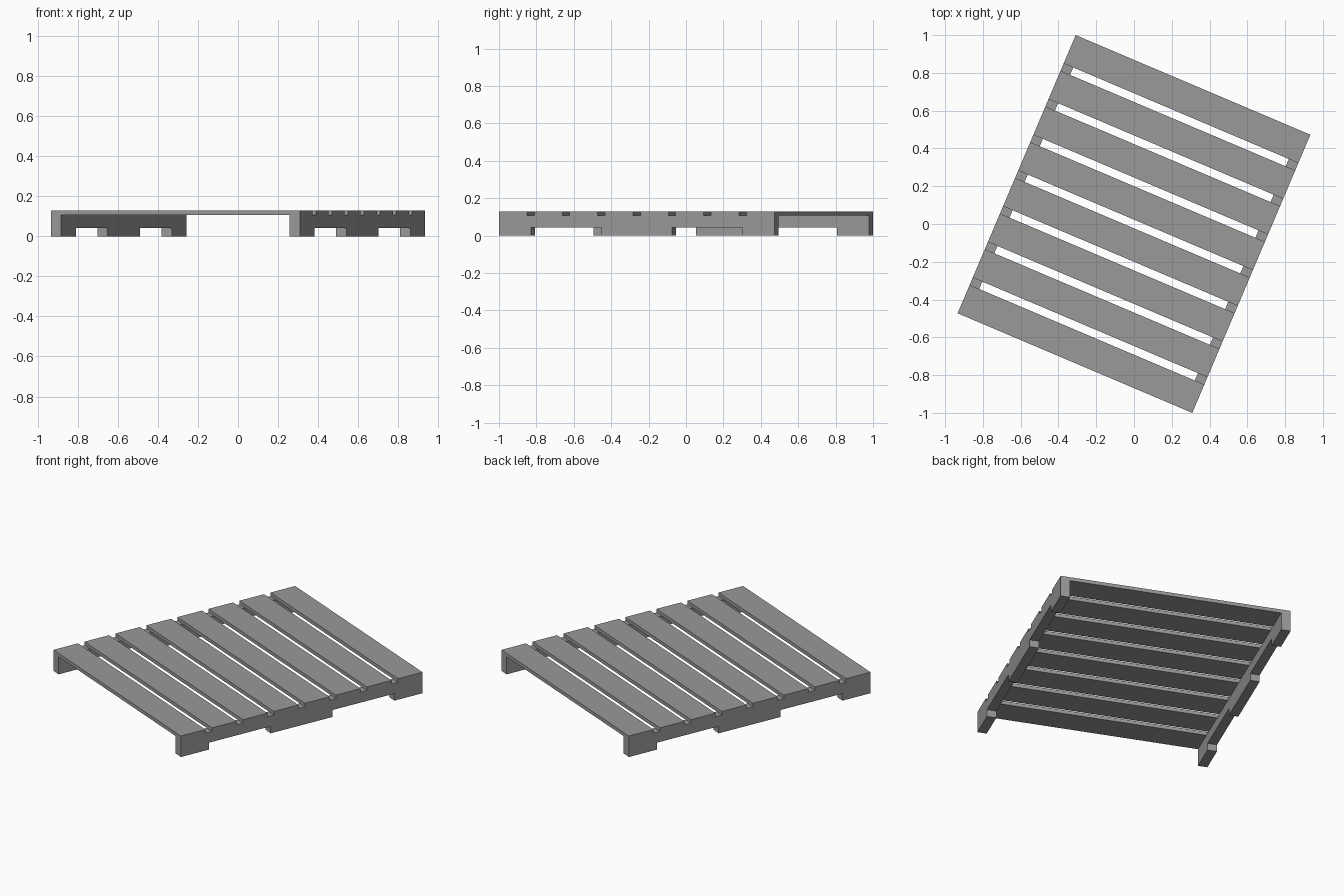
import bpy
import bmesh
from math import radians
from mathutils import Matrix

cube = bpy.data.objects.get("Cube")
if cube:
    bpy.data.objects.remove(cube, do_unlink=True)

# Overall sizes of the pallet
WIDTH, LENGTH, HEIGHT = 1.35, 1.6, 0.13
BOARD_THICK, BOARD_WIDTH, BOARDS = 0.022, 0.163, 8
RAIL_THICK, RAIL_HEIGHT = 0.055, HEIGHT - BOARD_THICK
NOTCH_IN, NOTCH_OUT, NOTCH_HEIGHT = 0.205, 0.614, 0.043
TURN = Matrix.Rotation(radians(-23), 4, "Z")

grey = bpy.data.materials.new("wood_grey")
grey.use_nodes = True
colour = (0.32, 0.32, 0.32, 1)
grey.diffuse_color = colour
grey.node_tree.nodes["Principled BSDF"].inputs["Base Color"].default_value = colour


def finish(name, bm):
    """Turn a bmesh into an object, rotated with the whole pallet."""
    bmesh.ops.recalc_face_normals(bm, faces=bm.faces)
    bm.transform(TURN)
    mesh = bpy.data.meshes.new(name)
    bm.to_mesh(mesh)
    bm.free()
    mesh.materials.append(grey)
    obj = bpy.data.objects.new(name, mesh)
    bpy.context.collection.objects.link(obj)


def deck_board(name, y):
    bm = bmesh.new()
    bmesh.ops.create_cube(bm, size=1)
    bm.transform(Matrix.Translation((0, y, HEIGHT - BOARD_THICK / 2))
                 @ Matrix.Diagonal((WIDTH, BOARD_WIDTH, BOARD_THICK, 1)))
    finish(name, bm)


def side_rail(name, x):
    """Notched side profile, extruded across the rail's thickness."""
    half = [(NOTCH_IN, 0), (NOTCH_IN, NOTCH_HEIGHT), (NOTCH_OUT, NOTCH_HEIGHT),
            (NOTCH_OUT, 0), (LENGTH / 2, 0), (LENGTH / 2, RAIL_HEIGHT)]
    profile = half + [(-y, z) for y, z in reversed(half)]
    bm = bmesh.new()
    face = bm.faces.new([bm.verts.new((x - RAIL_THICK / 2, y, z)) for y, z in profile])
    side = bmesh.ops.extrude_face_region(bm, geom=[face])["geom"]
    bmesh.ops.translate(bm, vec=(RAIL_THICK, 0, 0),
                        verts=[v for v in side if isinstance(v, bmesh.types.BMVert)])
    finish(name, bm)


# Deck boards, evenly spaced from front to back
pitch = (LENGTH - BOARD_WIDTH) / (BOARDS - 1)
for i in range(BOARDS):
    deck_board(f"deck_board_{i + 1}", (i - (BOARDS - 1) / 2) * pitch)

# Notched rails under both ends of the boards
for label, sign in (("left", 1), ("right", -1)):
    side_rail(f"{label}_rail", sign * (WIDTH - RAIL_THICK) / 2)
